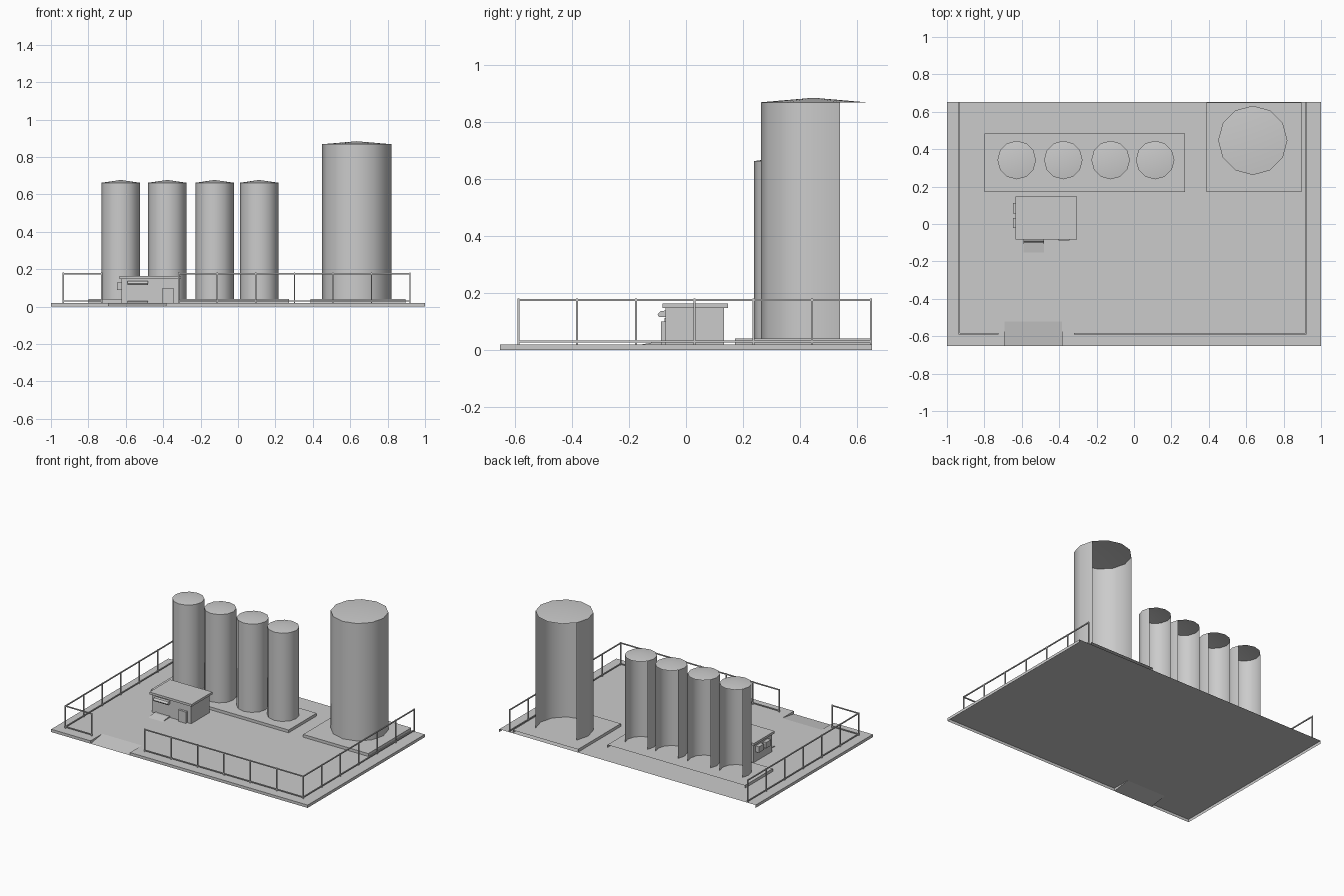
import bpy, bmesh, math

if "Cube" in bpy.data.objects:
    bpy.data.objects.remove(bpy.data.objects["Cube"])

FRONT, BACK, LEFT, RIGHT, TOP, BOTTOM = 'F', 'K', 'L', 'R', 'T', 'B'


def make(name, verts, faces):
    bm = bmesh.new()
    vs = [bm.verts.new(v) for v in verts]
    for f in faces:
        bm.faces.new([vs[i] for i in f])
    bmesh.ops.remove_doubles(bm, verts=bm.verts, dist=1e-5)
    me = bpy.data.meshes.new(name)
    bm.to_mesh(me)
    bm.free()
    ob = bpy.data.objects.new(name, me)
    bpy.context.collection.objects.link(ob)
    return ob


def box(name, x0, x1, y0, y1, z0, z1, skip=""):
    """Box between two corners; skip lists faces left open."""
    v = [(x, y, z) for z in (z0, z1) for y in (y0, y1) for x in (x0, x1)]
    faces = {BOTTOM: (0, 2, 3, 1), TOP: (4, 5, 7, 6), FRONT: (0, 1, 5, 4),
             BACK: (2, 6, 7, 3), LEFT: (0, 4, 6, 2), RIGHT: (1, 3, 7, 5)}
    return make(name, v, [f for k, f in faces.items() if k not in skip])


def tank(name, cx, cy, r, z0, z1, peak, n=12):
    """Twelve-sided shell open at the back, with a full shallow cone roof."""
    ring = [(cx + r * math.cos(2 * math.pi * i / n), cy + r * math.sin(2 * math.pi * i / n))
            for i in range(n)]
    v = [(x, y, z0) for x, y in ring] + [(x, y, z1) for x, y in ring]
    walls = [(i, (i + 1) % n, n + (i + 1) % n, n + i) for i in range(n) if i not in (1, 2, 3, 4)]
    wall = make(name + "_wall", v, walls)
    roof = make(name + "_roof", v[n:] + [(cx, cy, peak)], [(i, (i + 1) % n, n) for i in range(n)])
    for ob in (wall, roof):
        bpy.ops.object.select_all(action='DESELECT')
        ob.select_set(True)
        bpy.context.view_layer.objects.active = ob
        bpy.ops.object.shade_smooth_by_angle(angle=math.radians(40))


# yard slab: top with front, left and right sides, notched for the gate ramp
W, D, H = 1.0, 0.6525, 0.02
g0, g1, gy = -0.693, -0.385, -0.522
slab = [(-W, -D, 0), (g0, -D, 0), (g1, -D, 0), (W, -D, 0),
        (-W, -D, H), (g0, -D, H), (g1, -D, H), (W, -D, H),
        (-W, gy, H), (g0, gy, H), (g1, gy, H), (W, gy, H),
        (-W, D, H), (W, D, H), (-W, D, 0), (W, D, 0)]
make("yard_slab", slab, [(4, 5, 9, 8), (6, 7, 11, 10), (8, 9, 10, 11, 13, 12),
                         (0, 1, 5, 4), (2, 3, 7, 6), (0, 4, 8, 12, 14), (3, 15, 13, 11, 7),
                         (1, 9, 5), (2, 6, 10)])
make("gate_ramp", [slab[1], slab[2], slab[10], slab[9]], [(0, 1, 2, 3)])

# raised pads
box("small_tank_pad", -0.798, 0.274, 0.172, 0.485, H, 0.04, "BK")
box("large_tank_pad", 0.388, 0.896, 0.172, 0.65, H, 0.04, "BK")

# tanks
for i, x in enumerate((-0.627, -0.378, -0.125, 0.113)):
    tank(f"small_tank_{i + 1}", x, 0.342, 0.103, 0.04, 0.662, 0.677)
tank("large_tank", 0.635, 0.447, 0.185, 0.04, 0.868, 0.884)

# control hut
box("hut_body", -0.622, -0.315, -0.072, 0.134, H, 0.147, "BT")
box("hut_roof", -0.633, -0.304, -0.083, 0.148, 0.147, 0.163)
box("hut_entry_door", -0.575, -0.49, -0.076, -0.072, 0.03, 0.112, "K")
box("hut_side_door", -0.404, -0.345, -0.088, -0.072, H, 0.1, "BK")
ax0, ax1 = -0.592, -0.48
make("hut_awning",
     [(x, y, z) for x in (ax0, ax1)
      for y, z in ((-0.072, 0.138), (-0.09, 0.136), (-0.1, 0.124), (-0.094, 0.115), (-0.072, 0.115))],
     [(0, 1, 2, 3, 4), (9, 8, 7, 6, 5)] + [(i, i + 5, i + 6, i + 1) for i in range(4)])
make("hut_entry_ramp",
     [(x, y, z) for x in (ax0, ax1)
      for y, z in ((-0.153, H), (-0.095, 0.03), (-0.072, 0.03), (-0.072, H))],
     [(0, 1, 2, 3), (7, 6, 5, 4), (0, 4, 5, 1), (1, 5, 6, 2)])
for i, (y0, y1) in enumerate(((0.057, 0.112), (-0.022, 0.032))):
    box(f"hut_wall_unit_{i + 1}", -0.648, -0.622, y0, y1, 0.088, 0.13, "R")

# perimeter fence
STEP, FX0, FX1, FY0, FY1, T = 0.2061, -0.935, 0.92, -0.587, 0.648, 0.0035


def fence(name, a, b, n):
    """Straight run from a to b: n bays, n + 1 posts, two rails."""
    for i in range(n + 1):
        x, y = (a[k] + (b[k] - a[k]) * i / n for k in (0, 1))
        box(f"{name}_post_{i + 1}", x - T, x + T, y - T, y + T, H, 0.181, "B")
    for part, z in (("top_rail", 0.176), ("bottom_rail", 0.03)):
        box(f"{name}_{part}", a[0] - T, b[0] + T, a[1] - T, b[1] + T, z - T, z + T)


fence("front_left_fence", (FX0, FY0), (FX0 + STEP, FY0), 1)
fence("front_right_fence", (FX1 - 6 * STEP, FY0), (FX1, FY0), 6)
fence("left_fence", (FX0, FY0), (FX0, FY1), 6)
fence("right_fence", (FX1, FY0), (FX1, FY1), 6)
